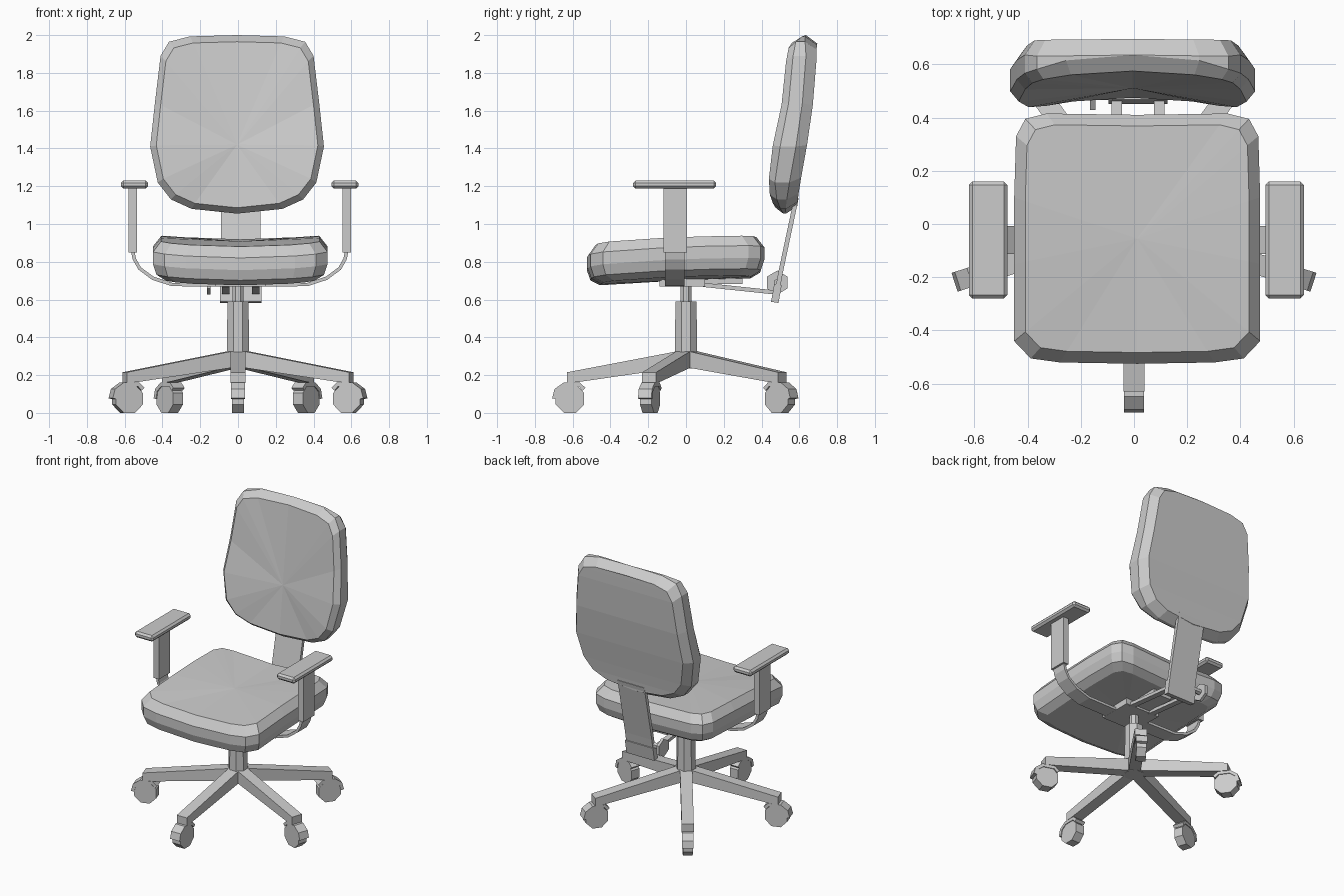
import bpy, bmesh, math
from mathutils import Matrix, Vector

if "Cube" in bpy.data.objects:
    bpy.data.objects.remove(bpy.data.objects["Cube"])


def make(name, verts, faces, mat=None):
    bm = bmesh.new()
    vs = [bm.verts.new(v) for v in verts]
    for f in faces:
        bm.faces.new([vs[i] for i in f])
    if mat:
        bm.transform(mat)
    bmesh.ops.recalc_face_normals(bm, faces=bm.faces)
    me = bpy.data.meshes.new(name)
    bm.to_mesh(me)
    bm.free()
    ob = bpy.data.objects.new(name, me)
    bpy.context.collection.objects.link(ob)
    return ob


def prism(name, prof, a, b, axis='X', mat=None):
    # extrude a 2D profile (h, z) along X or Y
    n = len(prof)
    put = (lambda h, z, t: (t, h, z)) if axis == 'X' else (lambda h, z, t: (h, t, z))
    verts = [put(h, z, t) for t in (a, b) for h, z in prof]
    faces = [tuple(range(n)), tuple(range(n, 2 * n))]
    faces += [(i, (i + 1) % n, n + (i + 1) % n, n + i) for i in range(n)]
    return make(name, verts, faces, mat)


def ribbon(path, t):
    # thicken an open 2D path into a closed profile
    p = [Vector(q) for q in path]
    left, right = [], []
    for i, q in enumerate(p):
        d = (p[min(i + 1, len(p) - 1)] - p[max(i - 1, 0)]).normalized()
        nrm = Vector((-d.y, d.x)) * t / 2
        left.append(tuple(q + nrm))
        right.append(tuple(q - nrm))
    return left + right[::-1]


def box(name, x0, x1, y0, y1, z0, z1, bevel=0):
    ob = prism(name, [(y0, z0), (y1, z0), (y1, z1), (y0, z1)], x0, x1)
    if bevel:
        m = ob.modifiers.new("bevel", 'BEVEL')
        m.width, m.segments = bevel, 1
    return ob


def ngon(r, n, h, z):
    return [(h + r * math.cos(math.tau * (i + .5) / n), z + r * math.sin(math.tau * (i + .5) / n))
            for i in range(n)]


def cone(name, r0, r1, z0, z1, n=8):
    verts = [(x, y, z) for r, z in ((r0, z0), (r1, z1)) for x, y in ngon(r, n, 0, 0)]
    faces = [tuple(range(n)), tuple(range(n, 2 * n))]
    faces += [(i, (i + 1) % n, n + (i + 1) % n, n + i) for i in range(n)]
    return make(name, verts, faces)


def cushion(name, rings, first, last):
    # loft rings; caps are a fan to a centre point, or left-right strips if None
    n = len(rings[0])
    verts = [v for r in rings for v in r]
    faces = [(k * n + i, k * n + (i + 1) % n, (k + 1) * n + (i + 1) % n, (k + 1) * n + i)
             for k in range(len(rings) - 1) for i in range(n)]
    for base, centre in ((0, first), ((len(rings) - 1) * n, last)):
        if centre:
            verts.append(centre)
            faces += [(base + i, base + (i + 1) % n, len(verts) - 1) for i in range(n)]
        else:
            for i in range(n // 2):
                f = [i, i + 1, n - i - 1, (n - i) % n]
                faces.append([base + j for j in dict.fromkeys(f)])
    return make(name, verts, faces)


def mirrored(half):
    return half + [(-x, y) for x, y in half[-2:0:-1]]


def interp(table, t):
    if t <= table[0][0]:
        return table[0][1]
    for (a, u), (b, v) in zip(table, table[1:]):
        if t <= b:
            return u + (v - u) * (t - a) / (b - a)
    return table[-1][1]


# seat cushion: rounded-square rings, raised at the sides
plan = mirrored([(0, -.525), (.29, -.52), (.40, -.505), (.462, -.44), (.462, -.15), (.462, .1),
                 (.455, .33), (.42, .395), (.34, .415), (0, .41)])


def seat_z(x, y, off):
    mid = interp([(-.53, .785), (-.2, .81), (.1, .822), (.42, .828)], y)
    return mid + off + .025 * (x / .46) ** 2


seat_rings = []
for s, off in ((.85, -.115), (.96, -.085), (1, -.03), (1, .035), (.91, .092)):
    ring = []
    for x, y in plan:
        x, y = x * s, -.055 + (y + .055) * s
        ring.append((x + .012, y, seat_z(x, y, off)))
    seat_rings.append(ring)
cushion("seat", seat_rings, (.012, -.055, .70), (.012, -.055, .908))

# backrest cushion: concave front, leaning back
front_y = [(1.07, .43), (1.17, .425), (1.35, .445), (1.6, .50), (1.97, .53), (2.0, .55)]
rear_y = [(1.07, .585), (1.4, .65), (1.65, .685), (1.9, .702), (2.0, .69)]
outline = mirrored([(0, 1.055), (.24, 1.08), (.35, 1.13), (.42, 1.22), (.46, 1.41), (.435, 1.64),
                    (.405, 1.89), (.36, 1.965), (.25, 1.993), (0, 2.0)])
back_rings = []
for s, side, off in ((.93, 0, 0), (1, 0, .04), (1, 1, -.055), (.91, 1, 0)):
    ring = []
    for x, z in outline:
        x, z = x * s, 1.5 + (z - 1.5) * s
        bow = (x / .42) ** 2
        if side:
            y = interp(rear_y, z) - .012 * bow
        else:
            y = interp(front_y, z) + .045 * (1 - min(bow, 1))
        ring.append((x - .005, y + off, z))
    back_rings.append(ring)
cushion("backrest", back_rings, (-.005, .51, 1.42), None)

# back support bar with its bottom sleeve and adjusting knob
prism("back_bar", ribbon([(.475, .60), (.50, .74), (.585, 1.14)], .024), -.09, .12)
prism("back_bar_sleeve", ribbon([(.47, .585), (.487, .68)], .04), -.095, .125)
prism("back_knob", ngon(.063, 6, .483, .69), -.165, -.145)
prism("back_knob_stem", ngon(.02, 6, .483, .69), -.15, -.08)

# tilt mechanism under the seat
box("mechanism_plate", -.12, .145, -.14, .10, .668, .715)
box("mechanism_housing", -.06, .085, 0, .30, .682, .735)
for side, x in (("left", -.085), ("right", .075)):
    prism(side + "_tilt_rail", ribbon([(.09, .678), (.48, .637)], .022), x, x + .04)

# armrests: pad, upright and curved carrier strip
CX = .009
for side, s in (("left", -1), ("right", 1)):
    pad = sorted((CX + s * .485, CX + s * .629))
    box(side + "_arm_pad", *pad, -.28, .16, 1.187, 1.23, .013)
    up = sorted((CX + s * .545, CX + s * .588))
    box(side + "_arm_upright", *up, -.12, .005, .85, 1.19)
    path = [(.567, .86), (.558, .815), (.53, .765), (.46, .713), (.36, .68), (.08, .677)]
    prism(side + "_arm_strip", ribbon([(CX + s * x, z) for x, z in path], .018),
          -.112, -.008, 'Y')

# gas column
cone("column_sleeve", .066, .06, .235, .59)
cone("column_rod", .032, .032, .58, .69)

# five-star base with hooded casters
for i in range(5):
    # profile runs along local +y, first leg points to the front
    m = Matrix.Rotation(math.pi + math.tau * i / 5, 4, 'Z')
    prism(f"base_leg_{i}", [(0, .335), (.63, .215), (.63, .158), (.56, .165), (.04, .24), (0, .24)],
          -.039, .039, mat=m)
    prism(f"caster_hood_{i}", ribbon([(.54, .125), (.565, .15), (.645, .15), (.687, .12),
                                      (.698, .075)], .022), -.037, .037, mat=m)
    prism(f"caster_wheel_{i}", ngon(.081, 8, .615, .075), -.032, .032, mat=m)
